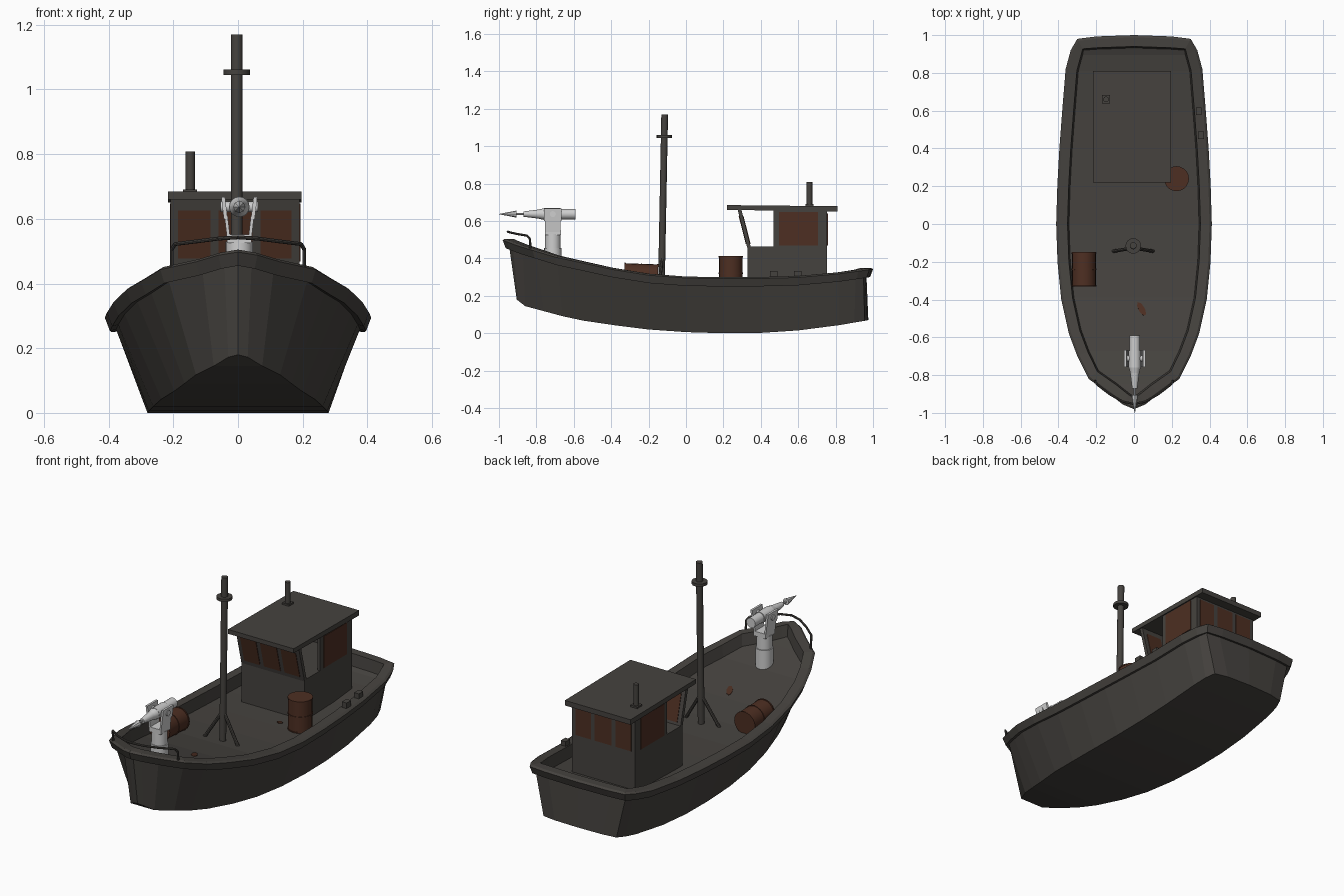
import bpy, bmesh, math
from mathutils import Vector, Matrix

if "Cube" in bpy.data.objects:
    bpy.data.objects.remove(bpy.data.objects["Cube"])


def material(name, rgb):
    m = bpy.data.materials.new(name)
    m.diffuse_color = (*rgb, 1)
    m.use_nodes = True
    m.node_tree.nodes["Principled BSDF"].inputs["Base Color"].default_value = m.diffuse_color
    return m


GREY = material("dark_grey", (0.060, 0.055, 0.049))
RUST = material("rust_brown", (0.075, 0.028, 0.016))
STEEL = material("pale_steel", (0.62, 0.62, 0.62))


def finish(name, bm, mat, smooth=False):
    bmesh.ops.recalc_face_normals(bm, faces=bm.faces)
    me = bpy.data.meshes.new(name)
    bm.to_mesh(me)
    bm.free()
    me.materials.append(mat)
    ob = bpy.data.objects.new(name, me)
    bpy.context.collection.objects.link(ob)
    if smooth:
        bpy.ops.object.select_all(action='DESELECT')
        ob.select_set(True)
        bpy.context.view_layer.objects.active = ob
        bpy.ops.object.shade_smooth_by_angle(angle=math.radians(35))
    return ob


def rods(name, parts, mat, n=16):
    """Each part: start, end, start radius, end radius."""
    bm = bmesh.new()
    for p0, p1, r0, r1 in parts:
        p0, p1 = Vector(p0), Vector(p1)
        d = p1 - p0
        mx = Matrix.Translation((p0 + p1) / 2) @ d.to_track_quat('Z', 'Y').to_matrix().to_4x4()
        bmesh.ops.create_cone(bm, cap_ends=True, segments=n, radius1=r0, radius2=r1,
                              depth=d.length, matrix=mx)
    return finish(name, bm, mat, True)


def prism(name, yz, x0, x1, mat):
    """Side profile (y, z) extruded across x."""
    bm = bmesh.new()
    a = [bm.verts.new((x0, y, z)) for y, z in yz]
    b = [bm.verts.new((x1, y, z)) for y, z in yz]
    bm.faces.new(a)
    bm.faces.new(b[::-1])
    for i in range(len(a)):
        j = (i + 1) % len(a)
        bm.faces.new((a[i], a[j], b[j], b[i]))
    return finish(name, bm, mat)


def box(name, x0, x1, y0, y1, z0, z1, mat):
    return prism(name, [(y0, z0), (y1, z0), (y1, z1), (y0, z1)], x0, x1, mat)


def interp(table, y):
    if y <= table[0][0]:
        return table[0][1]
    for (a, za), (b, zb) in zip(table, table[1:]):
        if y <= b:
            return za + (zb - za) * (y - a) / (b - a)
    return table[-1][1]


# Hull outlines in plan, right half from bow to stern
RAIL = [(0, -.98), (.06, -.955), (.13, -.90), (.24, -.82), (.30, -.70), (.345, -.58),
        (.385, -.40), (.405, -.2), (.412, 0), (.406, .2), (.395, .4), (.38, .6),
        (.362, .82), (.335, .92), (.30, .98), (.2, .993), (0, 1.0)]
KEEL = [(0, -.905), (.03, -.895), (.075, -.86), (.13, -.76), (.165, -.66), (.197, -.55),
        (.237, -.38), (.262, -.2), (.276, 0), (.28, .2), (.28, .4), (.275, .6),
        (.262, .82), (.25, .90), (.23, .955), (.15, .97), (0, .975)]
SHEER = [(-.98, .505), (-.9, .475), (-.7, .415), (-.4, .35), (-.2, .318), (0, .303),
         (.3, .298), (.6, .306), (.8, .323), (1, .35)]
BELLY = [(-.905, .18), (-.86, .145), (-.6, .075), (-.4, .045), (-.2, .02), (0, .006),
         (.2, 0), (.4, .002), (.6, .015), (.8, .04), (.975, .07)]


def inset(line, d):
    out = []
    for i, (x, y) in enumerate(line):
        a = line[i - 1] if i else (-line[1][0], line[1][1])
        b = line[i + 1] if i + 1 < len(line) else (-line[-2][0], line[-2][1])
        t = Vector((b[0] - a[0], b[1] - a[1])).normalized()
        nx, ny = -t.y, t.x
        out.append((0 if x == 0 else max(x + nx * d, .005), y + ny * d))
    return out


def sheer(y):
    return interp(SHEER, y)


def deck(y):
    return sheer(y) - .068


# Hull, gunwale and deck lofted through plan rings
def ring(bm, line, zs):
    right = [bm.verts.new((x, y, z)) for (x, y), z in zip(line, zs)]
    left = [bm.verts.new((-x, y, z)) for (x, y), z in list(zip(line, zs))[-2:0:-1]]
    return right + left


bm = bmesh.new()
levels = [(KEEL, [interp(BELLY, y) for x, y in KEEL])]
for d, drop in ((.035, .045), (.016, .05), (0, .008), (.012, 0), (.06, 0), (.068, .068)):
    levels.append((inset(RAIL, d), [sheer(y) - drop for x, y in RAIL]))
rings = [ring(bm, *lv) for lv in levels]
count = len(rings[0])
for lo, hi in zip(rings, rings[1:]):
    for i in range(count):
        j = (i + 1) % count
        bm.faces.new((lo[i], lo[j], hi[j], hi[i]))
for r in (rings[0], rings[-1]):
    for i in range(len(RAIL) - 1):
        quad = [r[i], r[i + 1], r[(count - i - 1) % count], r[(count - i) % count]]
        bm.faces.new(list(dict.fromkeys(quad)))
finish("hull", bm, GREY)

# Wheelhouse
L, R = -.208, .19
box("cabin_base", L, R, .33, .755, .2, .463, GREY)
for name, x in (("left", L), ("right", R - .015)):
    box(f"cabin_{name}_wall", x, x + .015, .467, .755, .463, .665, GREY)
box("cabin_back_wall", L, R, .74, .755, .463, .665, GREY)
prism("cabin_front_wall", [(.328, .455), (.348, .455), (.295, .665), (.275, .665)], L, R, GREY)
prism("cabin_roof", [(.22, .66), (.22, .685), (.81, .679), (.81, .65)], -.217, .197, GREY)

# Windows
for name, x in (("left", L - .003), ("right", R - .018)):
    box(f"{name}_window", x, x + .0045, .497, .707, .468, .648, RUST)
    box(f"{name}_window_inside", x + .0155, x + .0215, .497, .707, .468, .648, RUST)
for i, (a, b) in enumerate(((-.185, -.085), (-.06, .045), (.07, .166))):
    for k, dy in enumerate((-.003, .018)):
        y0, y1 = .3222 + dy, .2848 + dy
        prism(f"front_window_{i}_{k}", [(y0, .478), (y0 + .005, .478), (y1 + .005, .626), (y1, .626)],
              a, b, RUST)
    box(f"back_window_{i}", a, b, .753, .758, .47, .64, RUST)

# Chimney
box("chimney_base", -.17, -.126, .638, .682, .675, .69, GREY)
rods("chimney", [((-.148, .66, .68), (-.148, .66, .808), .015, .015)], GREY)

# Mast with collar and two struts
rods("mast", [((-.004, -.132, .23), (-.004, -.114, 1.17), .018, .018),
              ((-.004, -.116, 1.045), (-.004, -.116, 1.061), .041, .041)], GREY)
rods("mast_struts", [((s * .11 - .004, -.145, .235), (s * .008 - .004, -.128, .40), .009, .009)
                     for s in (-1, 1)], GREY, 8)


# Drums
def drum(name, p0, p1, r):
    p0, p1 = Vector(p0), Vector(p1)
    parts = [(p0, p1, r - .003, r - .003)]
    for t in (0, .48, .96):
        parts.append((p0.lerp(p1, t), p0.lerp(p1, t + .04), r, r))
    rods(name, parts, RUST, 20)


drum("standing_drum", (.225, .24, .23), (.225, .24, .412), .066)
drum("lying_drum", (-.265, -.33, .311), (-.265, -.15, .305), .066)

# Rust patches on the deck
for i, (x, y, a, b, turn) in enumerate(((.04, -.45, .017, .042, .5), (.1, .235, .016, .012, 0))):
    bm = bmesh.new()
    slope = math.atan((deck(y + .05) - deck(y - .05)) / .1)
    mx = (Matrix.Translation((x, y, deck(y) + .002)) @ Matrix.Rotation(slope, 4, 'X')
          @ Matrix.Rotation(turn, 4, 'Z') @ Matrix.Diagonal((a, b, 1, 1)))
    bmesh.ops.create_cone(bm, cap_ends=True, segments=7, radius1=1, radius2=1, depth=.006, matrix=mx)
    finish(f"rust_patch_{i}", bm, RUST)

# Mooring cleats on the right gunwale
box("front_cleat", .34, .37, .45, .49, .29, .334, GREY)
box("back_cleat", .328, .358, .577, .617, .29, .334, GREY)

# Bow handrail
half = [(.205, -.83, .44), (.205, -.835, .505), (.195, -.85, .522), (.13, -.90, .53), (.06, -.94, .539)]
path = [Vector(p) for p in half + [(0, -.953, .543)] + [(-x, y, z) for x, y, z in half[::-1]]]
rods("bow_handrail", [(a, b, .006, .006) for a, b in zip(path, path[1:])], GREY, 8)

# Harpoon gun: pedestal, yoke, barrel and dart
gx, gy, gz = .004, -.712, .637
rods("gun_pedestal", [((gx, gy, .33), (gx, gy, .455), .047, .047),
                      ((gx, gy, .455), (gx, gy, .53), .042, .042)], STEEL)
box("gun_yoke_base", gx - .038, gx + .038, gy - .043, gy + .043, .525, .552, STEEL)
bm = bmesh.new()
for s in (-1, 1):
    for x0, x1, z0, z1, w in ((.028, .038, .54, .61, .042), (.036, .048, .6, .668, .046)):
        lean = .008
        v = [bm.verts.new((gx + s * (x + (lean if z == z1 else 0)), gy + y, z))
             for z in (z0, z1) for x, y in ((x0, -w), (x1, -w), (x1, w), (x0, w))]
        for f in ((0, 1, 2, 3), (4, 5, 6, 7), (0, 1, 5, 4), (1, 2, 6, 5), (2, 3, 7, 6), (3, 0, 4, 7)):
            bm.faces.new([v[i] for i in f])
finish("gun_yoke", bm, STEEL)
rods("gun_barrel", [((gx, y0, gz), (gx, y1, gz), r0, r1) for y0, y1, r0, r1 in
                    ((-.59, -.67, .028, .028), (-.67, -.76, .032, .032),
                     (-.76, -.79, .031, .024), (-.79, -.87, .024, .014))], STEEL)
rods("gun_trunnion", [((gx - .058, gy, gz), (gx + .058, gy, gz), .016, .016)], STEEL)
rods("harpoon", [((gx, -.86, gz), (gx, -.92, gz), .006, .006),
                 ((gx, -.905, gz), (gx, -1.0, gz), .019, .001)], STEEL, 8)
